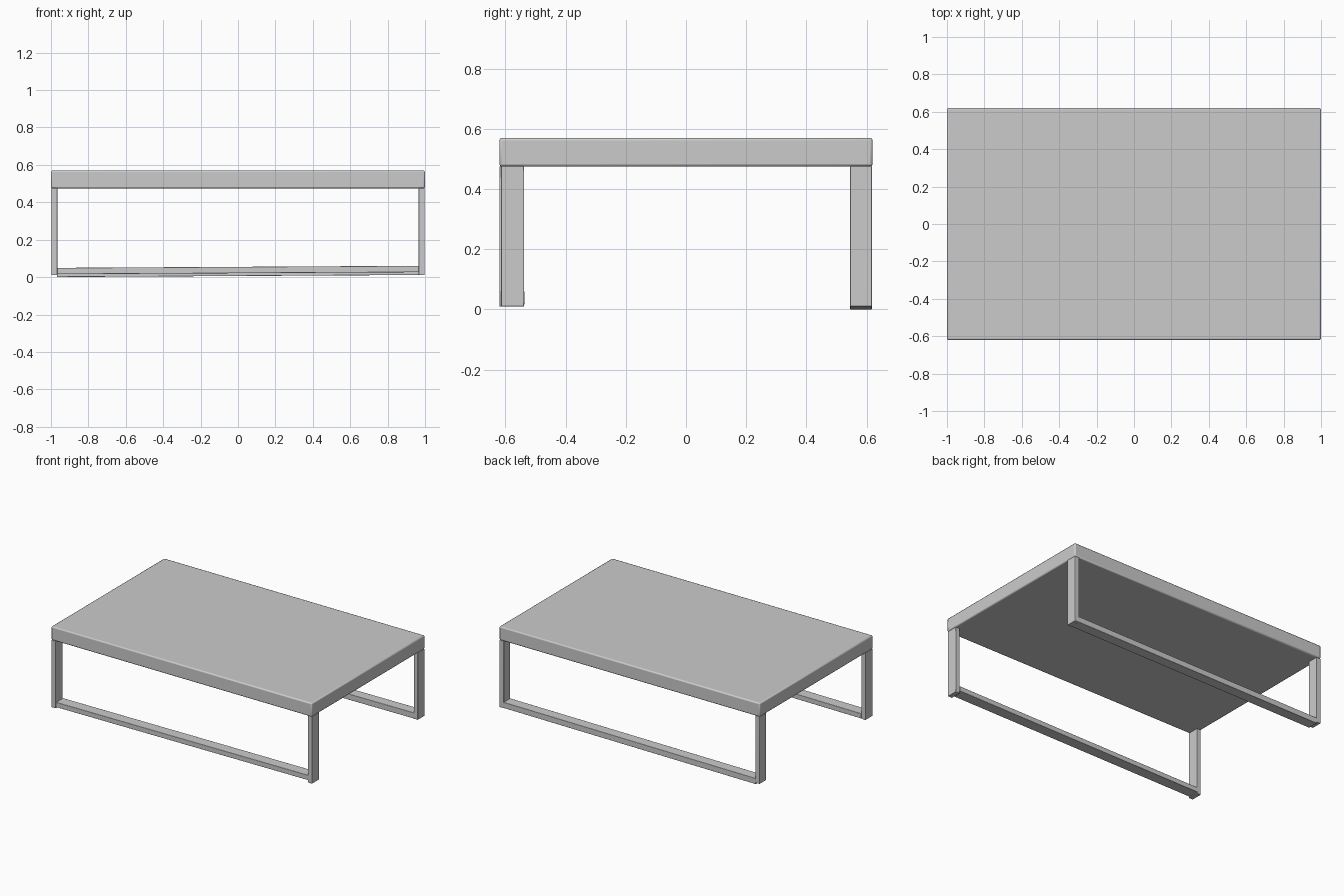
import bpy
import math

if "Cube" in bpy.data.objects:
    bpy.data.objects.remove(bpy.data.objects["Cube"])


def box(name, x, y, z, bevel, tilt=0.0):
    """Bevelled box from (min, max) ranges, optionally tilted about y."""
    bpy.ops.mesh.primitive_cube_add(size=1)
    ob = bpy.context.object
    ob.name = name
    ob.scale = (x[1] - x[0], y[1] - y[0], z[1] - z[0])
    bpy.ops.object.transform_apply(location=False, rotation=False, scale=True)
    ob.location = (sum(x) / 2, sum(y) / 2, sum(z) / 2)
    ob.rotation_euler.y = tilt
    mod = ob.modifiers.new("edge_rounding", 'BEVEL')
    mod.width = bevel
    mod.segments = 2
    bpy.ops.object.shade_smooth_by_angle(angle=math.radians(40))
    return ob


# Thick table top
box("table_top", (-1, 1), (-0.62, 0.62), (0.475, 0.57), 0.008)

# Flat upright legs, one at each corner
front_left, front_right, back = (-0.62, -0.542), (-0.614, -0.538), (0.545, 0.618)
box("front_left_leg", (-0.998, -0.966), front_left, (0.01, 0.476), 0.002)
box("front_right_leg", (0.966, 0.998), front_right, (0.01, 0.476), 0.002)
box("back_left_leg", (-0.998, -0.966), back, (0.01, 0.476), 0.002)
box("back_right_leg", (0.966, 0.998), back, (0.01, 0.476), 0.002)

# Slightly tilted floor rails joining each pair of legs
tilt = -math.atan2(0.011, 1.94)
box("front_rail", (-0.968, 0.968), (-0.613, -0.536), (0.021, 0.055), 0.002, tilt)
box("back_rail", (-0.968, 0.968), (0.545, 0.618), (0.006, 0.046), 0.002, tilt)
